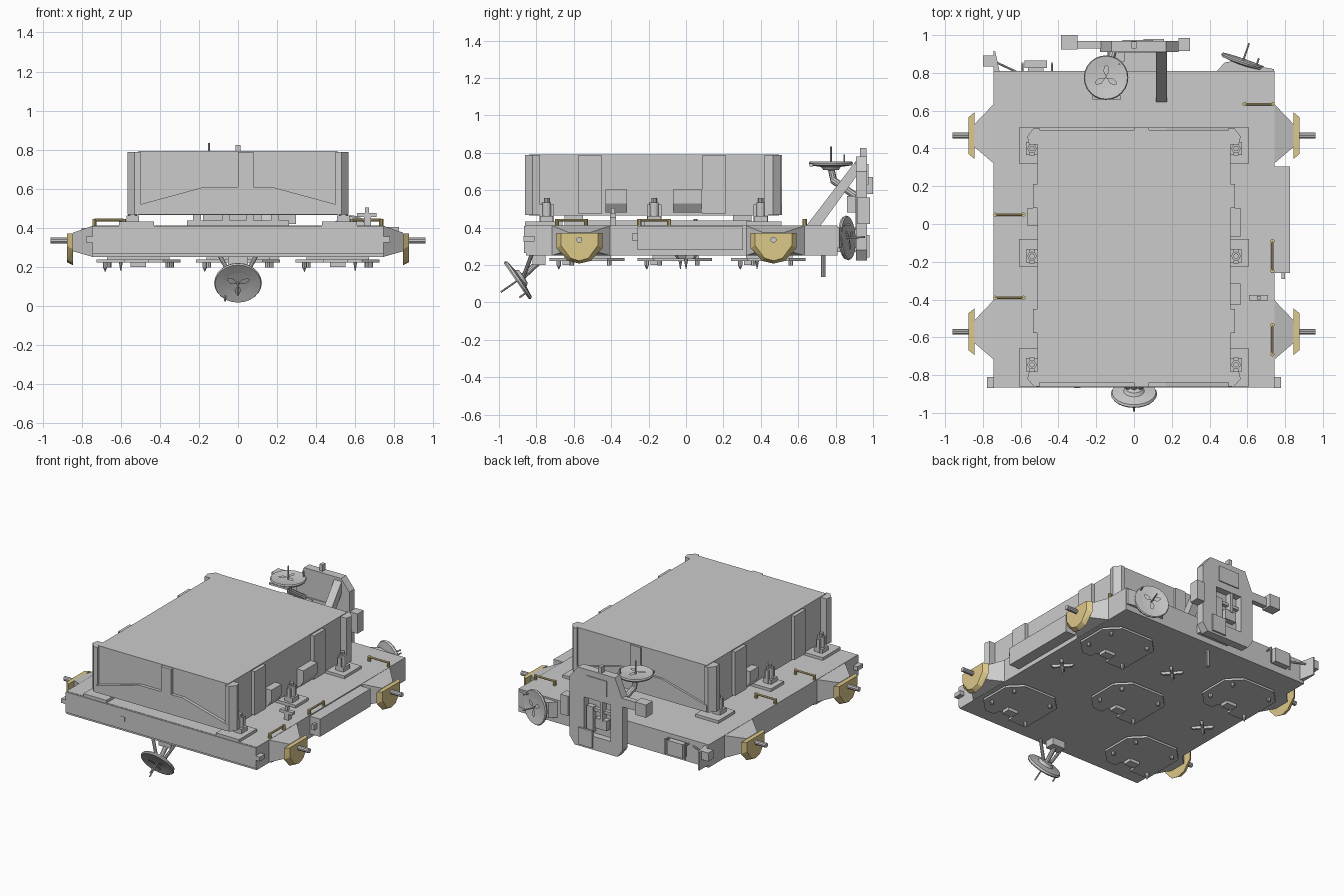
import bpy, bmesh, math
from mathutils import Vector

if "Cube" in bpy.data.objects:
    bpy.data.objects.remove(bpy.data.objects["Cube"])

gold = bpy.data.materials.new("gold")
gold.diffuse_color = (0.72, 0.58, 0.25, 1)
gold.use_nodes = True
gold.node_tree.nodes["Principled BSDF"].inputs["Base Color"].default_value = gold.diffuse_color


def finish(name, bm, mat=None):
    bmesh.ops.recalc_face_normals(bm, faces=bm.faces)
    me = bpy.data.meshes.new(name)
    bm.to_mesh(me)
    bm.free()
    ob = bpy.data.objects.new(name, me)
    bpy.context.collection.objects.link(ob)
    if mat:
        me.materials.append(mat)
    return ob


def hull(name, pts, mat=None):
    bm = bmesh.new()
    bmesh.ops.convex_hull(bm, input=[bm.verts.new(p) for p in pts])
    bmesh.ops.dissolve_limit(bm, angle_limit=0.01, verts=bm.verts, edges=bm.edges)
    return finish(name, bm, mat)


def box(name, x0, x1, y0, y1, z0, z1, mat=None):
    return hull(name, [(x, y, z) for x in (x0, x1) for y in (y0, y1) for z in (z0, z1)], mat)


def prism(name, pts, axis, a, b, mat=None):
    """Extrude a 2D outline along an axis from a to b."""
    put = {'x': lambda u, v, w: (w, u, v), 'y': lambda u, v, w: (u, w, v),
           'z': lambda u, v, w: (u, v, w)}[axis]
    bm = bmesh.new()
    f = bm.faces.new([bm.verts.new(put(u, v, a)) for u, v in pts])
    new = bmesh.ops.extrude_face_region(bm, geom=[f])['geom']
    bmesh.ops.translate(bm, vec=put(0, 0, b - a),
                        verts=[v for v in new if isinstance(v, bmesh.types.BMVert)])
    return finish(name, bm, mat)


def rod(name, p, q, r, r2=None, mat=None, n=10):
    p, q = Vector(p), Vector(q)
    bm = bmesh.new()
    bmesh.ops.create_cone(bm, cap_ends=True, segments=n, radius1=r,
                          radius2=r if r2 is None else r2, depth=(q - p).length)
    ob = finish(name, bm, mat)
    ob.rotation_mode = 'QUATERNION'
    ob.rotation_quaternion = (q - p).to_track_quat('Z', 'Y')
    ob.location = (p + q) / 2
    return ob


def dish(name, c, normal, R=0.122, feed=0.11):
    """Shallow round target with three blades and a feed rod."""
    prof = [(0, -.04), (.35, -.036), (.45, -.02), (.95, -.012), (1, 0), (.96, .008), (.5, 0), (0, -.004)]
    bm = bmesh.new()
    vs = [bm.verts.new((r * R, 0, h)) for r, h in prof]
    es = [bm.edges.new(e) for e in zip(vs, vs[1:])]
    bmesh.ops.spin(bm, geom=vs + es, axis=(0, 0, 1), cent=(0, 0, 0), steps=24, angle=math.tau)
    bmesh.ops.remove_doubles(bm, verts=bm.verts, dist=0.0005)
    for k in range(3):
        a = math.tau * k / 3 + .5
        ring = [(.005, 0), (.035, .016), (.06, .01), (.066, 0), (.06, -.01), (.035, -.016)]
        bm.faces.new([bm.verts.new((u * math.cos(a) - v * math.sin(a),
                                    u * math.sin(a) + v * math.cos(a), .012)) for u, v in ring])
    ob = finish(name, bm)
    ob.location = c
    ob.rotation_mode = 'QUATERNION'
    n = Vector(normal).normalized()
    ob.rotation_quaternion = n.to_track_quat('Z', 'Y')
    c = Vector(c)
    rod(name + "_feed", c - n * .02, c + n * feed, .005)
    side = n.orthogonal().normalized() * R * .85
    rod(name + "_pin", c + side, c + side + n * .045, .005)


# Deck with side equipment box and front corner blocks
box("deck", -.745, .745, -.855, .81, .25, .412)
box("deck_front_lip", -.745, .745, -.865, -.855, .265, .41)
box("side_box", .745, .825, -.26, .305, .28, .405)
box("side_box_tab", .78, .80, -.29, -.26, .33, .37)
for x in (-.76, -.30, .76):
    box("front_lug", x - .018, x + .018, -.868, -.81, .325, .355)

# Trunnions: tapered brackets, gold scuff plates, pins
for s in (-1, 1):
    for y in (.468, -.57):
        hull("trunnion_bracket", [(s * .74, y + d, z) for d in (-.15, .17) for z in (.25, .412)] +
             [(s * .845, y + d, z) for d in (-.06, .06) for z in (.28, .375)])
        outer = [(-.123, .372), (.123, .372), (.123, .29), (.06, .222), (0, .208), (-.06, .222), (-.123, .29)]
        hull("scuff_plate", [(s * .845, y + u, z) for u, z in outer] +
             [(s * .875, y + u * .8, .372 if z > .37 else z + .015) for u, z in outer], gold)
        rod("trunnion_pin", (s * .8, y, .335), (s * .96, y, .335), .016)

# Cargo box with stepped end plates, corner brackets and side panels
box("cargo_box", -.51, .51, -.84, .497, .465, .792)
step = [(-.52, .468), (.52, .468), (.52, .515), (.17, .61), (-.17, .61), (-.52, .515)]
for s, y0, y1 in ((-1, -.862, -.84), (1, .497, .512)):
    prism("end_step_plate", step, 'y', y0, y1)
    box("end_strip", 0, .08, y0, y1, .6, .788)
for s in (-1, 1):
    for y0, y1 in ((-.86, -.78), (.42, .508)):
        ym = (y0 + y1) / 2
        i, o = (y1, y0) if ym < 0 else (y0, y1)
        prism("corner_bracket", [(s * .5, i), (s * .555, i), (s * .565, ym), (s * .53, o), (s * .5, o)],
              'z', .468, .788)
    for y0, y1 in ((-.577, -.45), (.085, .213)):
        box("side_panel", s * .5, s * .535, y0, y1, .475, .785)
    for y0, y1 in (((-.43, -.315), (-.07, .085)) if s > 0 else ((-.01, .085),)):
        prism("side_unit", [(s * .5, .48), (s * .53, .48), (s * .563, .53), (s * .563, .605), (s * .5, .605)],
              'y', y0, y1)

# Latch posts on pads
for s in (-1, 1):
    for y, y0, y1 in ((.40, .32, .51), (-.17, -.225, -.08), (-.745, -.86, -.66)):
        box("post_pad", s * .43, s * .61, y0, y1, .41, .432)
        x = s * .54
        box("post_base", x - .032, x + .032, y - .035, y + .035, .432, .462)
        rod("post", (x, y, .44), (x, y, .535), .024, n=12)
        rod("post_cap", (x, y, .535), (x, y, .558), .014)
        for d in (-.03, .03):
            box("post_ear", x - .012, x + .012, y + d - .008, y + d + .008, .432, .525)

# Supports between deck and cargo box
for x in (-.21, -.06, .06, .19):
    for y in (-.6, .3):
        box("under_support", x - .02, x + .02, y - .05, y + .05, .41, .468)
box("under_beam", -.26, .26, -.65, .35, .41, .438)

# Plates under the deck, with connector blocks and guide spikes
for px, py in ((.51, .44), (.51, -.53), (0, -.06), (-.51, .44), (-.51, -.53)):
    w, h, c = .215, .2, .09
    prism("bottom_plate", [(px + w, py - h + c), (px + w, py + h - c), (px + w - c, py + h), (px - w + c, py + h),
                           (px - w, py + h - c), (px - w, py - h), (px - .07, py - h), (px - .07, py - h + .05),
                           (px + .05, py - h + .05), (px + .05, py - h), (px + w - c, py - h)], 'z', .222, .237)
    box("plate_spacer", px - .16, px + .16, py - .12, py + .13, .235, .252)
    box("plate_connector", px - .04, px + .04, py - .13, py - .07, .2, .225)
    for dx, dy in ((-.17, -.15), (.17, -.08), (-.15, .12), (.15, .12)):
        rod("plate_bolt", (px + dx, py + dy, .23), (px + dx, py + dy, .198), .012, n=8)
    rod("guide_spike", (px - .17, py - .15, .2), (px - .17, py - .15, .175), .012, .001, n=8)

# Crossed guide fins under the deck
for px, py in ((.6, 0), (0, .38), (-.6, -.03)):
    for a in (.785, 2.356):
        ux, uy = math.cos(a), math.sin(a)
        hull("cross_fin", [(px + ux * r - uy * t, py + uy * r + ux * t, z)
                           for r, z in ((-.075, .25), (.075, .25), (-.06, .232), (.06, .232)) for t in (-.009, .009)])
    rod("cross_spike", (px, py, .25), (px, py, .18), .015, .002, n=8)
rod("bottom_rod", (0, .735, .25), (0, .735, .135), .012)

# Gold handrails
rails = [((-.735, .05), (-.585, .05)), ((-.735, -.39), (-.585, -.39)), ((.585, .635), (.735, .635)),
         ((.733, -.09), (.733, -.25)), ((.733, -.535), (.733, -.69))]
for a, b in rails:
    rod("handrail", (*a, .44), (*b, .44), .007, mat=gold)
    for p in (a, b):
        rod("handrail_foot", (*p, .41), (*p, .446), .011, mat=gold)

# Small deck camera
box("camera_stand", .645, .68, -.405, -.375, .41, .46)
box("camera_body", .61, .71, -.405, -.375, .455, .475)
box("camera_head", .65, .67, -.4, -.38, .475, .505)

# Front dish on struts
dish("front_dish", (0, -.9, .118), (0, -.82, -.57))
for s in (-1, 1):
    rod("front_dish_strut", (s * .1, -.82, .27), (s * .03, -.868, .14), .011)
box("front_dish_mount", -.05, .05, -.82, -.75, .2, .25)
rod("front_dish_arm", (0, -.79, .215), (0, -.87, .14), .016)

# Rear mast frame with open window
y0, y1 = .91, .968
prism("mast_left", [(-.18, .28), (-.14, .225), (-.085, .225), (-.085, .78), (-.12, .78), (-.18, .64)], 'y', y0, y1)
prism("mast_right", [(.235, .28), (.195, .225), (.12, .225), (.12, .78), (.17, .78), (.235, .70)], 'y', y0, y1)
box("mast_bottom", -.085, .12, y0, y1, .225, .32)
box("mast_top", -.085, .12, y0, y1, .58, .78)
box("mast_back_plate", -.06, .10, .965, .975, .63, .74)
box("mast_foot", -.1, .15, .81, .91, .29, .39)
box("mechanism_plate", -.085, .12, .905, .92, .32, .58)
box("mechanism_block", -.05, .04, .92, .96, .38, .45)
box("mechanism_bar", -.02, .0, .92, .965, .44, .58)
box("mechanism_side", .06, .11, .92, .955, .34, .52)
box("mechanism_shelf", -.085, .12, .92, .945, .49, .51)
box("mast_finial", -.012, .012, .93, .965, .775, .825)
hull("mast_brace", [(x, y, z) for x in (.117, .175) for y, z in ((.645, .412), (.72, .412), (.915, .68), (.915, .765))])

# Mast side units
box("mast_arm_left", -.31, -.17, .93, .968, .59, .65)
box("mast_unit_left", -.386, -.30, .925, 1.0, .58, .67)
box("mast_unit_right", .235, .296, .915, .985, .42, .56)
box("mast_low_unit", .05, .16, .965, .98, .24, .36)
box("mast_high_unit", -.14, -.05, .86, .91, .48, .57)

# Upper dish on the mast
dish("upper_dish", (-.148, .775, .745), (0, 0, 1), R=.118, feed=.09)
rod("upper_dish_post", (-.148, .775, .72), (-.148, .79, .65), .018)
rod("upper_dish_arm", (-.148, .785, .655), (-.11, .92, .56), .02)
box("upper_dish_bracket", -.22, -.07, .66, .68, .728, .742)

# Rear right dish with wedge mount
dish("rear_dish", (.577, .862, .345), (.32, .94, .05), R=.12, feed=.1)
prism("rear_dish_wedge", [(.43, .8), (.745, .8), (.74, .82), (.52, .862), (.48, .855)], 'z', .29, .40)

# Rear left fittings
box("rear_camera", -.8, -.745, .835, .892, .34, .4)
rod("rear_camera_bar", (-.76, .87, .37), (-.61, .8, .37), .006)
prism("rear_corner_gusset", [(-.745, .8), (-.745, .915), (-.735, .915), (-.71, .8)], 'z', .27, .40)
box("rear_unit", -.58, -.46, .825, .865, .29, .39)
box("rear_unit_mount", -.56, -.48, .805, .83, .31, .37)
for x in (-.59, -.435):
    rod("rear_unit_guard", (x, .81, .38), (x, .85, .38), .006)
    rod("rear_unit_guard_post", (x, .85, .28), (x, .85, .39), .006)
